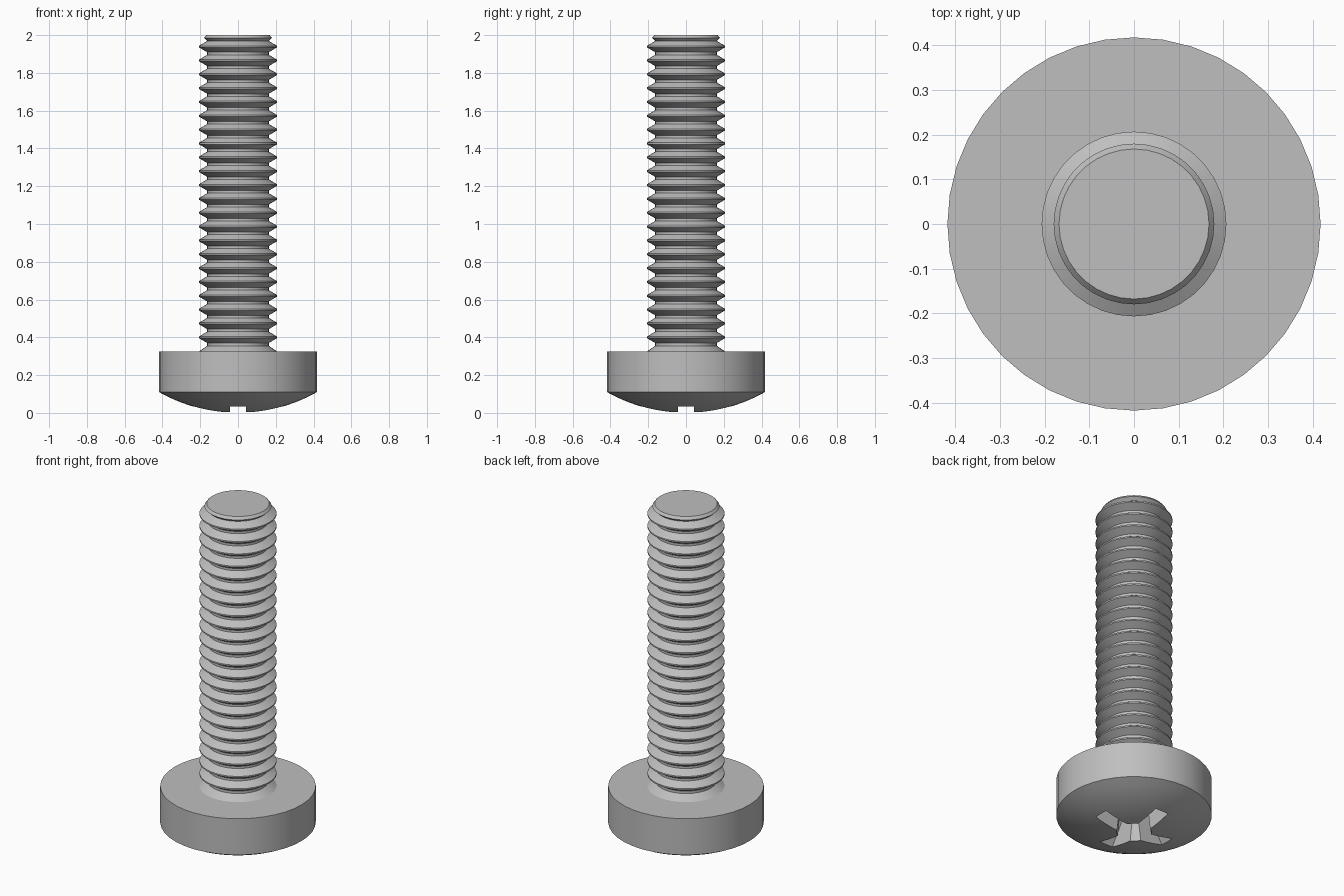
import bpy
import bmesh
from math import pi, sqrt, cos, sin
from mathutils import Matrix

cube = bpy.data.objects.get("Cube")
if cube:
    bpy.data.objects.remove(cube, do_unlink=True)

# Single grey metal
steel = bpy.data.materials.new("grey steel")
steel.use_nodes = True
GREY = (0.52, 0.52, 0.52, 1)
steel.diffuse_color = GREY
steel.node_tree.nodes["Principled BSDF"].inputs["Base Color"].default_value = GREY


def make_object(name, bm):
    bmesh.ops.recalc_face_normals(bm, faces=bm.faces)
    mesh = bpy.data.meshes.new(name)
    bm.to_mesh(mesh)
    bm.free()
    mesh.materials.append(steel)
    obj = bpy.data.objects.new(name, mesh)
    bpy.context.collection.objects.link(obj)
    return obj


def lathe(name, profile, sides):
    """Turn (radius, height) points around z and close both ends."""
    bm = bmesh.new()
    rings = []
    for r, z in profile:
        rings.append([bm.verts.new((r * cos(2 * pi * i / sides), r * sin(2 * pi * i / sides), z))
                      for i in range(sides)])
    for a, b in zip(rings, rings[1:]):
        for i in range(sides):
            j = (i + 1) % sides
            bm.faces.new((a[i], a[j], b[j], b[i]))
    bm.faces.new(rings[0][::-1])
    bm.faces.new(rings[-1])
    return make_object(name, bm)


def slot_cutter(name, angle):
    """Tapered bar that narrows in length with depth."""
    half = 0.043
    outline = [(-0.25, -0.05), (0.25, -0.05), (0.235, 0.03), (0.13, 0.19), (-0.13, 0.19), (-0.235, 0.03)]
    bm = bmesh.new()
    face = bm.faces.new([bm.verts.new((x, -half, z)) for x, z in outline])
    extruded = bmesh.ops.extrude_face_region(bm, geom=[face])["geom"]
    bmesh.ops.translate(bm, vec=(0, 2 * half, 0),
                        verts=[g for g in extruded if isinstance(g, bmesh.types.BMVert)])
    bmesh.ops.rotate(bm, matrix=Matrix.Rotation(angle, 3, "Z"), verts=bm.verts)
    return make_object(name, bm)


# Pan head: domed underside, straight rim, flat seat
HEAD_R, RIM_Z, SEAT_Z = 0.418, 0.11, 0.325
dome_r = (HEAD_R ** 2 + RIM_Z ** 2) / (2 * RIM_Z)
steps = 10
radii = [0.02] + [HEAD_R * i / steps for i in range(1, steps + 1)]
dome = [(r, dome_r - sqrt(dome_r ** 2 - r ** 2)) for r in radii]
head = lathe("screw_head", dome + [(HEAD_R, SEAT_Z)], 40)

# Cross recess: two crossed slots and a tapered centre
cutters = [slot_cutter("slot_cutter_x", 0), slot_cutter("slot_cutter_y", pi / 2),
           lathe("recess_core_cutter", [(0.1, -0.05), (0.095, 0), (0.07, 0.2)], 24)]
for cutter in cutters:
    cutter.hide_render = True
    mod = head.modifiers.new("recess", "BOOLEAN")
    mod.operation = "DIFFERENCE"
    mod.solver = "EXACT"
    mod.object = cutter
    bpy.context.view_layer.objects.active = head
    bpy.ops.object.modifier_apply(modifier=mod.name)
    bpy.data.objects.remove(cutter, do_unlink=True)

# Threaded shaft: flared neck, ring threads, chamfered tip
ROOT, CREST, PITCH = 0.163, 0.207, 0.0733
shaft_profile = [(CREST, 0.3), (CREST, SEAT_Z), (ROOT, 0.355)]
for i in range(22):
    z = 0.4 + i * PITCH
    shaft_profile += [(ROOT, z - 0.03), (CREST, z - 0.004), (CREST, z + 0.004), (ROOT, z + 0.03)]
shaft_profile += [(0.18, 1.985), (0.168, 2.0)]
shaft = lathe("threaded_shaft", shaft_profile, 36)

# Smooth shading with sharp edges kept
bpy.ops.object.select_all(action="DESELECT")
for obj in (head, shaft):
    obj.select_set(True)
bpy.context.view_layer.objects.active = head
bpy.ops.object.shade_smooth_by_angle(angle=pi / 6)
